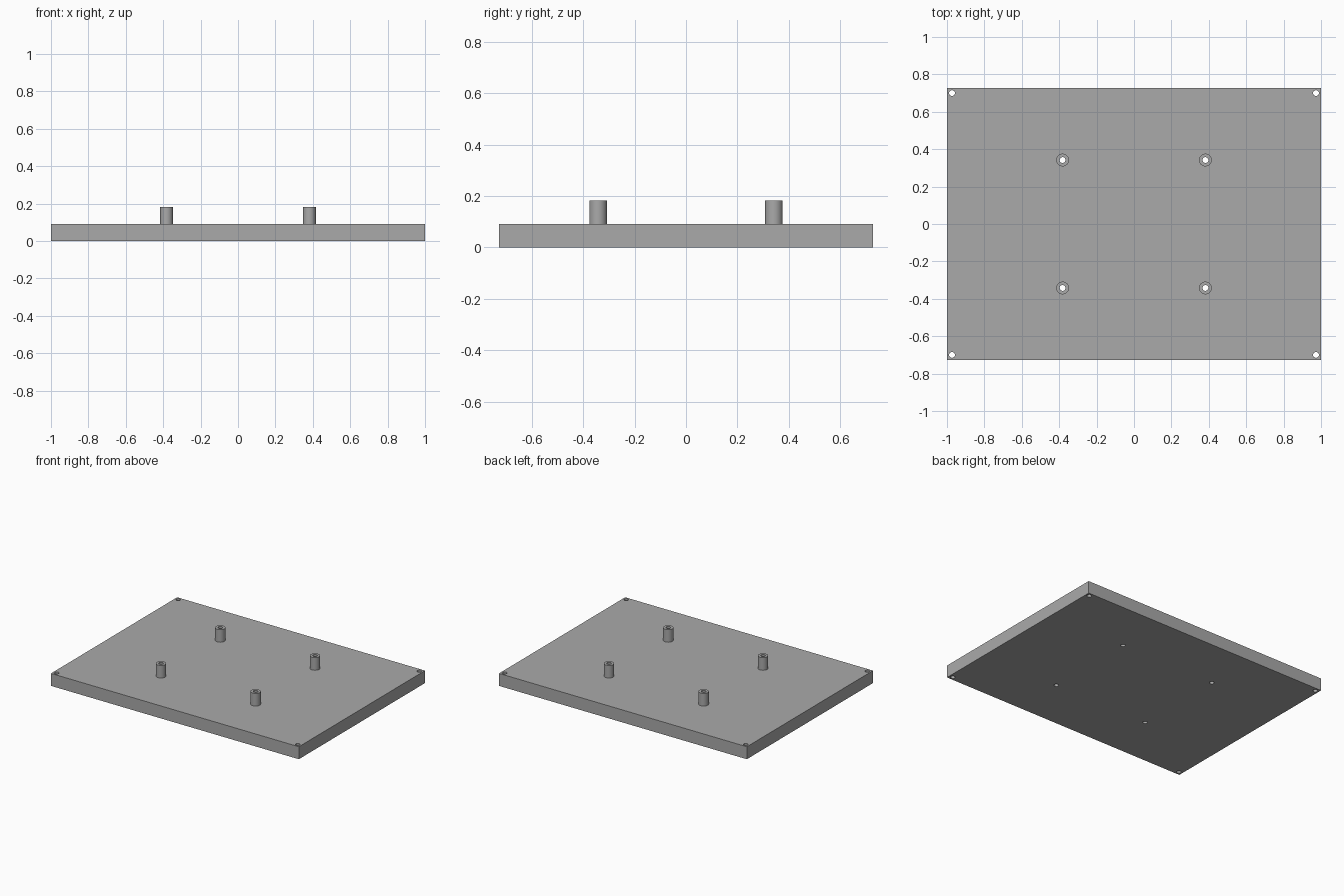
import bpy
import math

if "Cube" in bpy.data.objects:
    bpy.data.objects.remove(bpy.data.objects["Cube"])

# Dimensions
HALF_X, HALF_Y = 1.0, 0.727
PLATE_TOP, POST_TOP = 0.091, 0.183
POST_X, POST_Y, POST_R = 0.382, 0.342, 0.034
CORNER_X, CORNER_Y = 0.973, 0.70
HOLE_R = 0.0155

grey = bpy.data.materials.new("mid grey")
grey.diffuse_color = (0.4, 0.4, 0.4, 1.0)
grey.use_nodes = True
grey.node_tree.nodes["Principled BSDF"].inputs["Base Color"].default_value = grey.diffuse_color


def cylinder(name, x, y, radius, z0, z1, sides=48):
    bpy.ops.mesh.primitive_cylinder_add(
        vertices=sides, radius=radius, depth=z1 - z0,
        location=(x, y, (z0 + z1) / 2))
    obj = bpy.context.object
    obj.name = name
    obj.data.materials.append(grey)
    return obj


def boolean(target, other, operation):
    mod = target.modifiers.new(other.name, 'BOOLEAN')
    mod.operation = operation
    mod.solver = 'EXACT'
    mod.object = other
    bpy.context.view_layer.objects.active = target
    bpy.ops.object.modifier_apply(modifier=mod.name)
    bpy.data.objects.remove(other, do_unlink=True)


# Flat base plate
bpy.ops.mesh.primitive_cube_add(size=1, location=(0, 0, PLATE_TOP / 2))
plate = bpy.context.object
plate.name = "base_plate"
plate.scale = (2 * HALF_X, 2 * HALF_Y, PLATE_TOP)
bpy.ops.object.transform_apply(location=True, scale=True)
plate.data.materials.append(grey)

signs = [(sx, sy) for sx in (-1, 1) for sy in (-1, 1)]

# Four mounting posts joined to the plate, each bored right through
for sx, sy in signs:
    x, y = sx * POST_X, sy * POST_Y
    boolean(plate, cylinder("post", x, y, POST_R, PLATE_TOP / 2, POST_TOP), 'UNION')
    boolean(plate, cylinder("post_bore", x, y, HOLE_R, -0.1, 0.3), 'DIFFERENCE')

# Screw holes in the corners
for sx, sy in signs:
    boolean(plate, cylinder("corner_hole", sx * CORNER_X, sy * CORNER_Y,
                            HOLE_R, -0.1, 0.3), 'DIFFERENCE')

# Smooth round walls, crisp edges
bpy.ops.object.select_all(action='DESELECT')
plate.select_set(True)
bpy.context.view_layer.objects.active = plate
bpy.ops.object.shade_smooth_by_angle(angle=math.radians(30))
